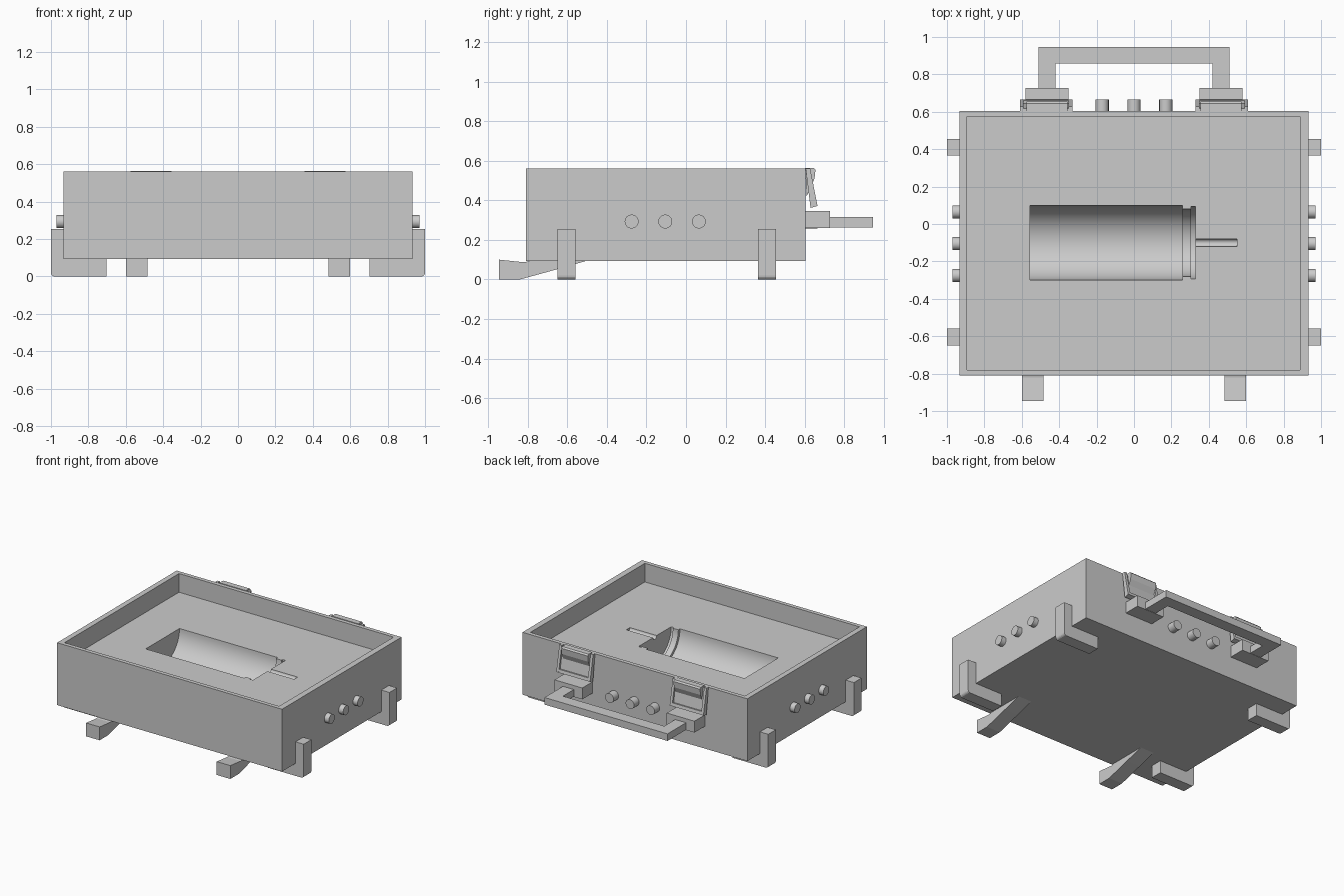
import bpy, bmesh, math
from mathutils import Matrix

cube = bpy.data.objects.get("Cube")
if cube:
    bpy.data.objects.remove(cube, do_unlink=True)

GREY = (0.6, 0.6, 0.6, 1)
grey = bpy.data.materials.new("plain grey")
grey.use_nodes = True
grey.diffuse_color = GREY
grey.node_tree.nodes["Principled BSDF"].inputs["Base Color"].default_value = GREY


def finish(name, bm):
    bmesh.ops.recalc_face_normals(bm, faces=bm.faces)
    mesh = bpy.data.meshes.new(name)
    bm.to_mesh(mesh)
    bm.free()
    mesh.materials.append(grey)
    obj = bpy.data.objects.new(name, mesh)
    bpy.context.collection.objects.link(obj)
    return obj


def box(name, x, y, z):
    """Box from three (low, high) ranges."""
    return extrude_yz(name, [(y[0], z[0]), (y[1], z[0]), (y[1], z[1]), (y[0], z[1])], x)


def extrude(name, points, step):
    bm = bmesh.new()
    face = bm.faces.new([bm.verts.new(p) for p in points])
    out = bmesh.ops.extrude_face_region(bm, geom=[face])
    moved = [v for v in out["geom"] if isinstance(v, bmesh.types.BMVert)]
    bmesh.ops.translate(bm, verts=moved, vec=step)
    return finish(name, bm)


def extrude_yz(name, profile, x):
    return extrude(name, [(x[0], y, z) for y, z in profile], (x[1] - x[0], 0, 0))


def extrude_xz(name, profile, y):
    return extrude(name, [(x, y[0], z) for x, z in profile], (0, y[1] - y[0], 0))


def rod(name, start, end, radius, centre, axis="X", sides=32):
    """Cylinder along X or Y; centre holds the other two coordinates."""
    bm = bmesh.new()
    mid = (start + end) / 2
    if axis == "X":
        place = Matrix.Translation((mid, *centre)) @ Matrix.Rotation(math.pi / 2, 4, "Y")
    else:
        place = Matrix.Translation((centre[0], mid, centre[1])) @ Matrix.Rotation(math.pi / 2, 4, "X")
    bmesh.ops.create_cone(bm, cap_ends=True, segments=sides, radius1=radius, radius2=radius,
                          depth=end - start, matrix=place)
    return finish(name, bm)


def smooth(obj):
    bpy.ops.object.select_all(action="DESELECT")
    obj.select_set(True)
    bpy.context.view_layer.objects.active = obj
    bpy.ops.object.shade_smooth_by_angle(angle=math.radians(35))


# Case with a shallow tray and a motor-shaped recess cut into its floor
FLOOR = 0.42
case = box("case", (-0.932, 0.932), (-0.81, 0.605), (0.093, 0.56))
axis = (-0.1, FLOOR)
cutters = [
    box("tray_cutter", (-0.892, 0.887), (-0.78, 0.575), (FLOOR, 0.7)),
    rod("body_cutter", -0.555, 0.26, 0.2, axis, sides=64),
    rod("neck_cutter", 0.2, 0.315, 0.18, axis, sides=64),
    rod("flange_cutter", 0.305, 0.328, 0.193, axis, sides=64),
    rod("shaft_cutter", 0.3, 0.55, 0.021, axis),
]
for cutter in cutters:
    cutter.hide_render = True
    cut = case.modifiers.new(cutter.name, "BOOLEAN")
    cut.operation = "DIFFERENCE"
    cut.solver = "EXACT"
    cut.object = cutter
bpy.context.view_layer.objects.active = case
for mod in list(case.modifiers):
    bpy.ops.object.modifier_apply(modifier=mod.name)
for cutter in cutters:
    bpy.data.objects.remove(cutter, do_unlink=True)
smooth(case)

for side, word in ((1, "left"), (-1, "right")):
    # L-shaped corner brackets with a rounded outer heel
    for y, end in ((-0.605, "front"), (0.41, "rear")):
        heel = [(1 - 0.02 * (1 - math.cos(a)), 0.02 * (1 - math.sin(a)))
                for a in (i * math.pi / 8 for i in range(5))]
        shape = [(0.93, 0.255), (1, 0.255)] + heel + [(0.703, 0), (0.703, 0.095), (0.93, 0.095)]
        extrude_xz(f"{word}_{end}_bracket", [(side * x, z) for x, z in shape], (y - 0.045, y + 0.045))

    # Sloping front feet
    foot = [(-0.945, 0), (-0.84, 0), (-0.65, 0.052), (-0.5, 0.095), (-0.78, 0.095),
            (-0.82, 0.087), (-0.945, 0.1)]
    extrude_yz(f"{word}_front_foot", foot, (side * 0.485, side * 0.598))

    # Side knobs
    for i in range(3):
        lo, hi = sorted((side * 0.92, side * 0.97))
        smooth(rod(f"{word}_knob_{i + 1}", lo, hi, 0.035, (-0.275 + i * 0.17, 0.293)))

    # Handle mount
    box(f"{word}_handle_mount", (side * 0.35, side * 0.58), (0.6, 0.728), (0.26, 0.345))

    # Latch: leaning panel between two rails, with a wedge clasp above
    rail = [(0.605, 0.562), (0.628, 0.562), (0.665, 0.372), (0.63, 0.362)]
    for k, x in enumerate((0.33, 0.59)):
        extrude_yz(f"{word}_latch_rail_{k + 1}", rail, (side * x, side * (x + 0.02)))
    panel = [(0.605, 0.555), (0.618, 0.555), (0.648, 0.375), (0.63, 0.372)]
    extrude_yz(f"{word}_latch_panel", panel, (side * 0.35, side * 0.59))
    lip = [(0.627, 0.39), (0.66, 0.395), (0.665, 0.372), (0.63, 0.362)]
    extrude_yz(f"{word}_latch_lip", lip, (side * 0.35, side * 0.59))
    clasp = [(0.603, 0.565), (0.645, 0.565), (0.655, 0.555), (0.65, 0.51), (0.61, 0.42)]
    extrude_yz(f"{word}_latch_clasp", clasp, (side * 0.355, side * 0.575))

# Rear knobs
for i in range(3):
    smooth(rod(f"rear_knob_{i + 1}", 0.595, 0.665, 0.035, ((i - 1) * 0.17, 0.293), "Y"))

# Carrying handle
handle = [(-0.51, 0.72), (-0.51, 0.947), (0.51, 0.947), (0.51, 0.72),
          (0.42, 0.72), (0.42, 0.857), (-0.42, 0.857), (-0.42, 0.72)]
extrude("handle", [(x, y, 0.262) for x, y in handle], (0, 0, 0.053))
